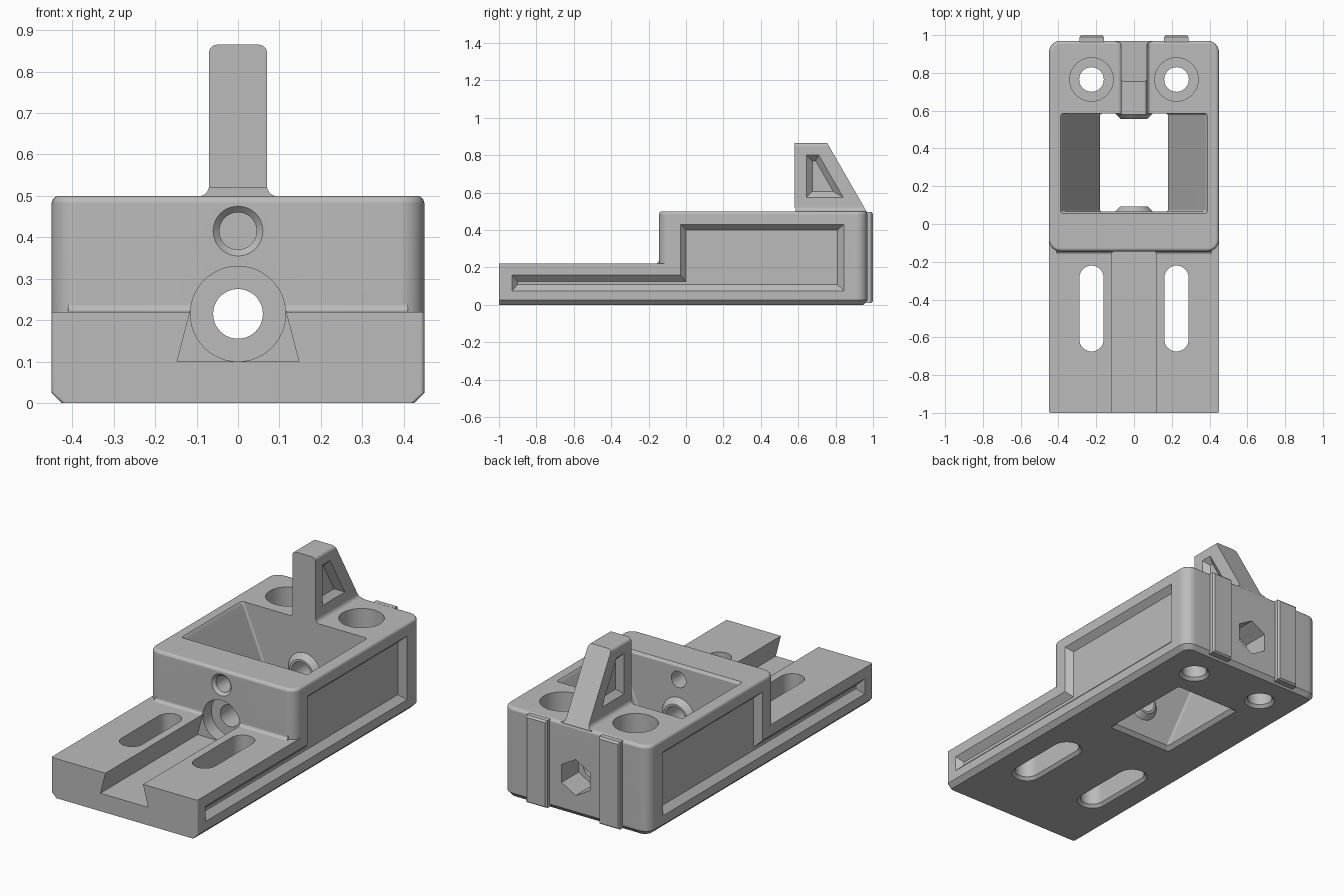
import bpy, bmesh
from math import sin, cos, pi, radians

if "Cube" in bpy.data.objects:
    bpy.data.objects.remove(bpy.data.objects["Cube"])

grey = bpy.data.materials.new("plain grey")
grey.use_nodes = True
grey.diffuse_color = (0.5, 0.5, 0.5, 1)
grey.node_tree.nodes["Principled BSDF"].inputs["Base Color"].default_value = (0.5, 0.5, 0.5, 1)


def arc(cx, cy, r, start, end, n=6):
    steps = [radians(start + (end - start) * i / n) for i in range(n + 1)]
    return [(cx + r * cos(a), cy + r * sin(a)) for a in steps]


def circle(cx, cy, r, n=48, start=0):
    return arc(cx, cy, r, start, start + 360, n)[:-1]


def round_rect(x, y0, y1, r_front, r_back):
    f, b = r_front, r_back
    return (arc(x - b, y1 - b, b, 0, 90) + arc(b - x, y1 - b, b, 90, 180)
            + arc(f - x, y0 + f, f, 180, 270) + arc(x - f, y0 + f, f, 270, 360))


def slot(cx, y0, y1, r):
    return arc(cx, y1 - r, r, 0, 180, 16) + arc(cx, y0 + r, r, 180, 360, 16)


def loft(name, axis, rings):
    """Closed solid through matching 2D rings placed along an axis."""
    place = {"X": lambda t, u, v: (t, u, v),
             "Y": lambda t, u, v: (u, t, v),
             "Z": lambda t, u, v: (u, v, t)}[axis]
    bm = bmesh.new()
    loops = [[bm.verts.new(place(t, u, v)) for u, v in ring] for t, ring in rings]
    for a, b in zip(loops, loops[1:]):
        for i in range(len(a)):
            j = (i + 1) % len(a)
            bm.faces.new((a[i], a[j], b[j], b[i]))
    bm.faces.new(loops[0])
    bm.faces.new(loops[-1])
    bmesh.ops.recalc_face_normals(bm, faces=bm.faces)
    mesh = bpy.data.meshes.new(name)
    bm.to_mesh(mesh)
    bm.free()
    mesh.materials.append(grey)
    ob = bpy.data.objects.new(name, mesh)
    bpy.context.collection.objects.link(ob)
    return ob


def combine(target, tool, operation="DIFFERENCE"):
    mod = target.modifiers.new("combine", "BOOLEAN")
    mod.operation, mod.solver, mod.object = operation, "EXACT", tool
    bpy.context.view_layer.objects.active = target
    bpy.ops.object.modifier_apply(modifier=mod.name)
    bpy.data.objects.remove(tool)


# Body with chamfered underside and rounded rear corners
W, BACK, STEP, TOP, LOW = 0.45, 0.97, -0.145, 0.5, 0.22
wide = round_rect(W, -1, BACK, 0.01, 0.06)
foot = round_rect(W - 0.025, -1, BACK - 0.02, 0.01, 0.04)
body = loft("mount_body", "Z", [(0, foot), (0.025, wide), (TOP, wide)])

# Step down to the front plate, with rounded block corners
r = 0.06
plan = ([(-1, -2), (1, -2), (1, STEP + r)] + arc(W - r, STEP + r, r, 0, -90)
        + arc(r - W, STEP + r, r, -90, -180) + [(-1, STEP + r)])
combine(body, loft("step_cutter", "Z", [(LOW, plan), (1, plan)]))

# Soft rim around the top of the block
bm = bmesh.new()
bm.from_mesh(body.data)
rim = [e for e in bm.edges if all(abs(v.co.z - TOP) < 1e-4 for v in e.verts)
       and any(abs(f.normal.z) < 0.5 for f in e.link_faces)]
bmesh.ops.bevel(bm, geom=rim, offset=0.018, segments=3, profile=0.5, affect="EDGES")
bm.to_mesh(body.data)
bm.free()

# Fillet at the foot of the block
c = 0.018
cove = arc(STEP - c, LOW + c, c, 0, -90) + [(STEP - c, LOW - 0.02),
                                            (STEP + 0.02, LOW - 0.02), (STEP + 0.02, LOW + c)]
combine(body, loft("step_fillet", "X", [(-0.41, cove), (0.41, cove)]), "UNION")

# Rear ribs
for s in (-1, 1):
    def rib(x0, x1, z0, z1):
        return [(s * x0, z0), (s * x1, z0), (s * x1, z1), (s * x0, z1)]
    big = rib(0.16, 0.288, 0.01, 0.496)
    small = rib(0.168, 0.28, 0.018, 0.486)
    combine(body, loft("rear_rib", "Y", [(0.9, big), (0.99, big), (1.0, small)]), "UNION")

# Sight tower: flared base, rounded top, sloping back
T, H, f = 0.07, 0.865, 0.025
half = [(T + f, 0.45)] + arc(T + f, 0.499 + f, f, 270, 180) + arc(T - 0.02, H - 0.02, 0.02, 0, 90)
front = half + [(-x, z) for x, z in reversed(half)]
tower = loft("sight_tower", "Y", [(0.58, front), (0.965, front)])
slope = [(0.755, 0.88), (0.755, H), (0.965, 0.5), (1.2, 0.5), (1.2, 0.88)]
combine(tower, loft("slope_cutter", "X", [(-1, slope), (1, slope)]))
outer = [(0.645, 0.8), (0.71, 0.8), (0.84, 0.575), (0.645, 0.575)]
inner = [(0.675, 0.77), (0.693, 0.77), (0.788, 0.605), (0.675, 0.605)]
for s in (-1, 1):
    combine(tower, loft("window_cutter", "X", [(s * 0.1, outer), (s * T, outer), (s * 0.04, inner)]))
combine(body, tower, "UNION")

# Sunken panels on both flanks
panel = [(-0.93, 0.16), (-0.03, 0.16), (-0.03, 0.43), (0.845, 0.43), (0.845, 0.075), (-0.93, 0.075)]
sunk = [(-0.90, 0.125), (0.0, 0.125), (0.0, 0.40), (0.81, 0.40), (0.81, 0.108), (-0.90, 0.108)]
for s in (-1, 1):
    combine(body, loft("panel_cutter", "X", [(s * 0.5, panel), (s * W, panel), (s * 0.417, sunk)]))

# Dovetail groove in the front plate
tail = [(-0.147, 0.1), (0.147, 0.1), (0.095, 0.3), (-0.095, 0.3)]
combine(body, loft("groove_cutter", "Y", [(-1.1, tail), (STEP, tail)]))

# Slots in the plate and counterbored screw holes at the rear
for s in (-1, 1):
    x = s * 0.225
    edge, hole = slot(x, -0.69, -0.205, 0.08), slot(x, -0.675, -0.22, 0.064)
    combine(body, loft("slot_cutter", "Z", [(-0.1, edge), (0, edge), (0.016, hole), (0.4, hole)]))
    edge, hole, head = [circle(x, 0.765, q) for q in (0.08, 0.065, 0.115)]
    combine(body, loft("screw_cutter", "Z", [(-0.1, edge), (0, edge), (0.016, hole), (LOW, hole),
                                             (LOW, head), (0.6, head)]))

# Hopper narrowing towards the underside
mouth = round_rect(0.375, 0.065, 0.585, 0.012, 0.012)
lip = round_rect(0.388, 0.055, 0.585, 0.012, 0.012)
neck = round_rect(0.18, 0.065, 0.585, 0.012, 0.012)
flare = round_rect(0.2, 0.045, 0.605, 0.012, 0.012)
combine(body, loft("hopper_cutter", "Z", [(-0.1, flare), (0, flare), (0.02, neck),
                                          (0.485, mouth), (TOP, lip), (0.52, lip)]))

# Bosses inside the hopper
AXIS = 0.215
base, tip = circle(0, AXIS, 0.1), circle(0, AXIS, 0.072)
for wall, d in ((0.065, 1), (0.585, -1)):
    combine(body, loft("boss", "Y", [(wall - d * 0.02, base), (wall, base), (wall + d * 0.028, tip)]), "UNION")

# Long bore with front counterbore, hexagonal rear pocket, small upper hole
bore, head = circle(0, AXIS, 0.06), circle(0, AXIS, 0.115)
combine(body, loft("bore_cutter", "Y", [(-0.17, head), (-0.07, head), (-0.07, bore), (1.1, bore)]))
nut = circle(0, AXIS, 0.1, 6, 30)
combine(body, loft("nut_cutter", "Y", [(0.82, nut), (1.1, nut)]))
edge, hole = circle(0, 0.415, 0.06), circle(0, 0.415, 0.045)
combine(body, loft("upper_cutter", "Y", [(-0.2, edge), (STEP, edge), (-0.13, hole), (0.2, hole)]))

# Smooth rounds, crisp edges
bpy.ops.object.select_all(action="DESELECT")
body.select_set(True)
bpy.context.view_layer.objects.active = body
bpy.ops.object.shade_smooth_by_angle(angle=radians(32))
weighted = body.modifiers.new("flat_normals", "WEIGHTED_NORMAL")
weighted.keep_sharp = True
